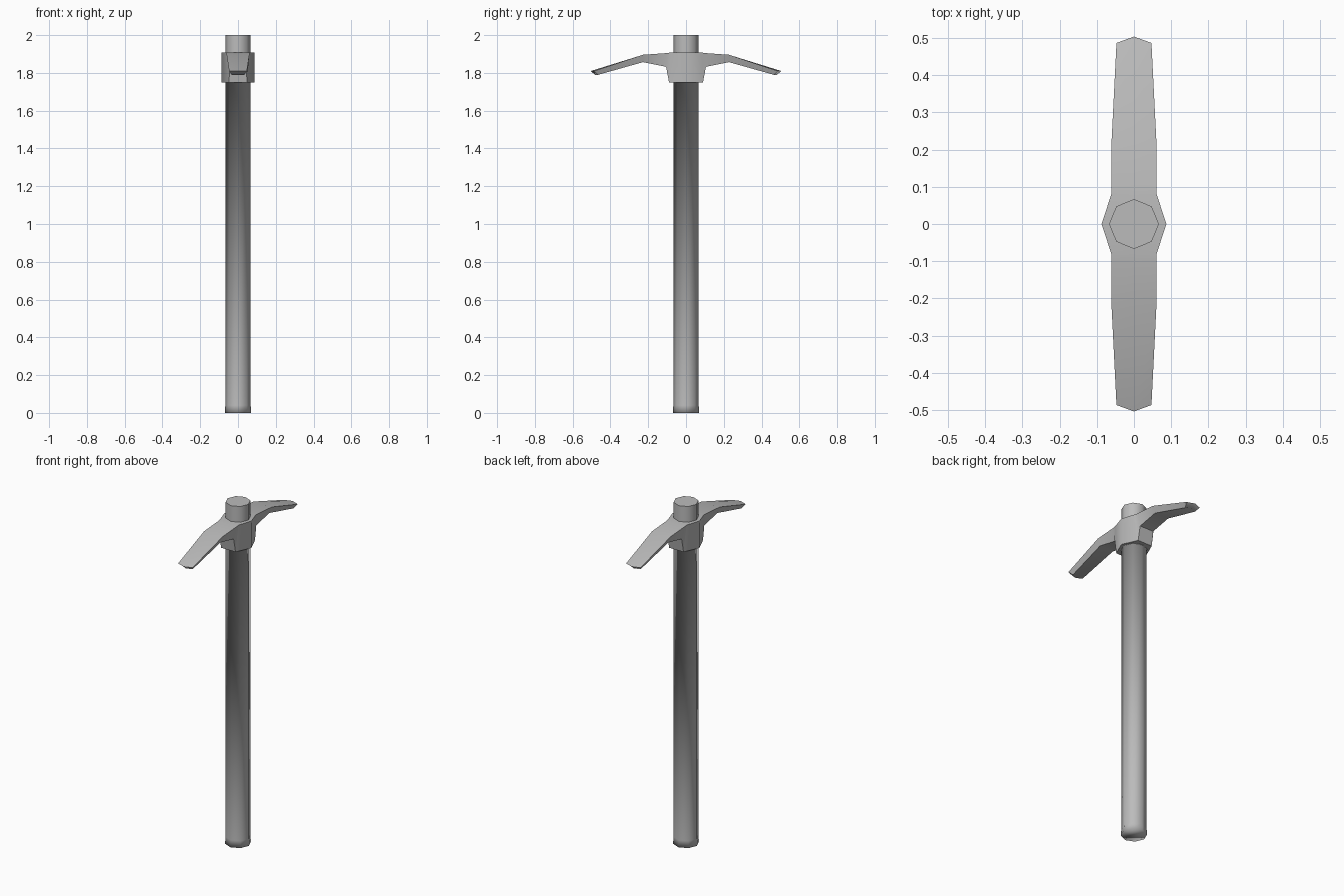
import bpy, bmesh, math

cube = bpy.data.objects.get("Cube")
if cube:
    bpy.data.objects.remove(cube, do_unlink=True)

grey = bpy.data.materials.new("plain_grey")
grey.use_nodes = True
grey.diffuse_color = (0.5, 0.5, 0.5, 1)
grey.node_tree.nodes["Principled BSDF"].inputs["Base Color"].default_value = (0.5, 0.5, 0.5, 1)


def loft(name, rings, sharp_angle=None):
    """Skin a list of equal-length point rings and cap both ends."""
    bm = bmesh.new()
    loops = [[bm.verts.new(p) for p in ring] for ring in rings]
    n = len(loops[0])
    for a, b in zip(loops, loops[1:]):
        for i in range(n):
            j = (i + 1) % n
            bm.faces.new((a[i], a[j], b[j], b[i]))
    bm.faces.new(loops[0])
    bm.faces.new(loops[-1])
    bmesh.ops.recalc_face_normals(bm, faces=bm.faces)
    mesh = bpy.data.meshes.new(name)
    bm.to_mesh(mesh)
    bm.free()
    mesh.materials.append(grey)
    obj = bpy.data.objects.new(name, mesh)
    bpy.context.collection.objects.link(obj)
    bpy.ops.object.select_all(action='DESELECT')
    obj.select_set(True)
    bpy.context.view_layer.objects.active = obj
    if sharp_angle is None:
        bpy.ops.object.shade_smooth()
    else:
        bpy.ops.object.shade_smooth_by_angle(angle=math.radians(sharp_angle))
    return obj


def octagon(radius, z):
    return [(radius * math.cos(i * math.pi / 4), radius * math.sin(i * math.pi / 4), z)
            for i in range(8)]


# Handle: octagonal shaft with a slightly flared foot and a collar under the head
loft("handle_shaft", [octagon(0.07, 0), octagon(0.067, 0.04),
                      octagon(0.067, 1.749), octagon(0.075, 1.749)])
loft("handle_top", [octagon(0.067, 1.76), octagon(0.067, 2.0)], 60)


# Head: cross-sections from tip to centre, mirrored front to back
def section(side, y_top, z_top, w_top, y_low, z_low, w_low, point=0):
    return [(-w_top, side * y_top, z_top), (0, side * (y_top + point), z_top),
            (w_top, side * y_top, z_top), (w_low, side * y_low, z_low),
            (0, side * (y_low + point), z_low), (-w_low, side * y_low, z_low)]


arm = [(0.487, 1.81, 0.047, 0.465, 1.79, 0.033, 0.017),
       (0.227, 1.896, 0.06, 0.227, 1.857, 0.045),
       (0.10, 1.905, 0.06, 0.105, 1.832, 0.045),
       (0.08, 1.908, 0.061, 0.09, 1.75, 0.047)]
centre = (0, 1.908, 0.087, 0, 1.75, 0.087)
rings = [section(-1, *s) for s in arm] + [section(1, *centre)]
rings += [section(1, *s) for s in reversed(arm)]
loft("pick_head", rings, 60)
